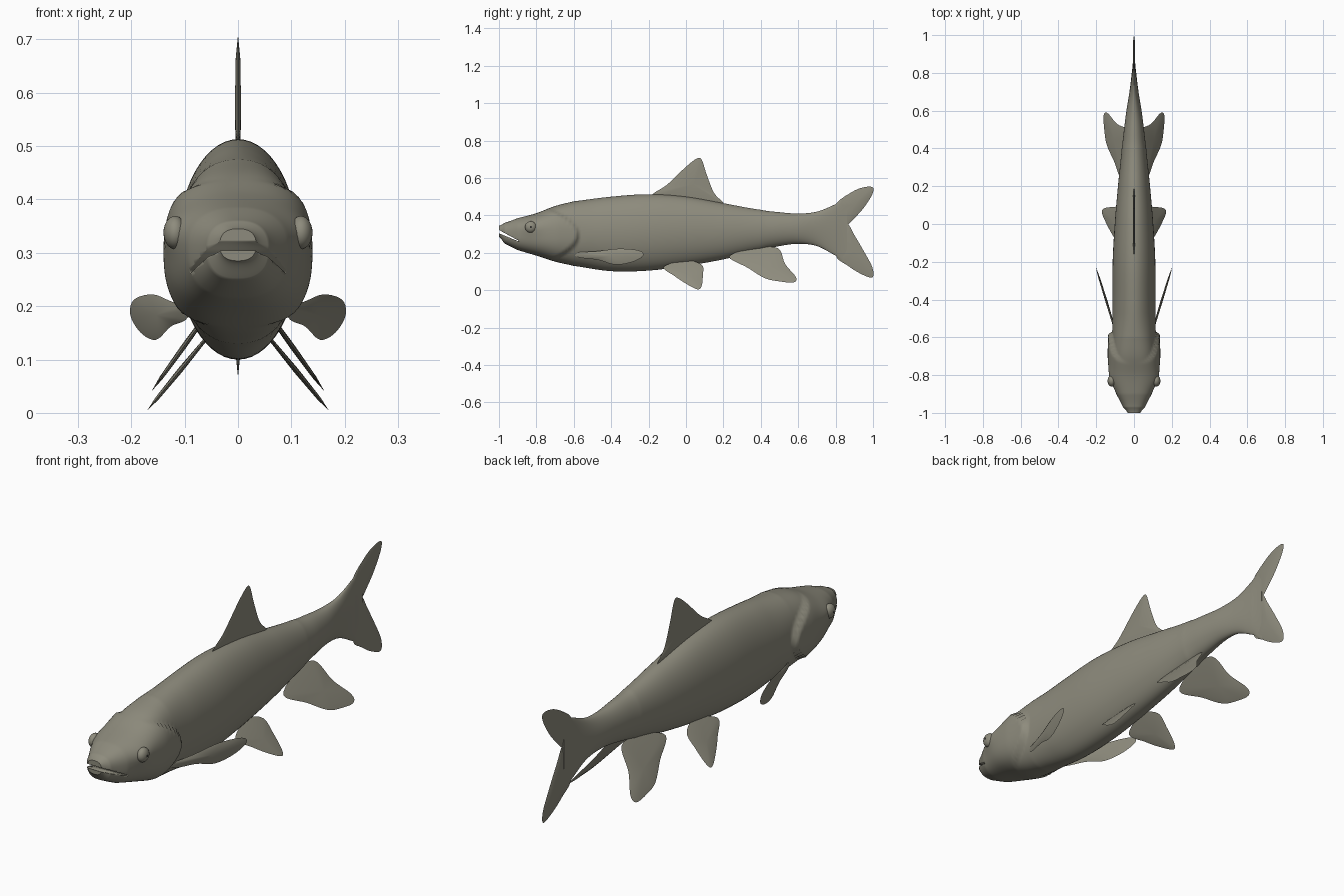
import bpy, bmesh, math
from mathutils import Vector

if "Cube" in bpy.data.objects:
    bpy.data.objects.remove(bpy.data.objects["Cube"])


def material(name, rgb):
    m = bpy.data.materials.new(name)
    m.diffuse_color = (*rgb, 1)
    m.use_nodes = True
    m.node_tree.nodes["Principled BSDF"].inputs["Base Color"].default_value = m.diffuse_color
    return m


SKIN = material("olive grey skin", (0.27, 0.26, 0.205))
DARK = material("dark pupil", (0.03, 0.03, 0.028))


def finish(name, bm, mat, angle=50):
    bmesh.ops.recalc_face_normals(bm, faces=bm.faces)
    me = bpy.data.meshes.new(name)
    bm.to_mesh(me)
    bm.free()
    ob = bpy.data.objects.new(name, me)
    bpy.context.collection.objects.link(ob)
    me.materials.append(mat)
    bpy.ops.object.select_all(action='DESELECT')
    ob.select_set(True)
    bpy.context.view_layer.objects.active = ob
    bpy.ops.object.shade_smooth_by_angle(angle=math.radians(angle))
    return ob


def spline(a, b, c, d, t):
    return 0.5 * (2 * b + (c - a) * t + (2 * a - 5 * b + 4 * c - d) * t * t
                  + (3 * b - a - 3 * c + d) * t ** 3)


def smooth(t):
    t = min(1, max(0, t))
    return t * t * (3 - 2 * t)


# body sections: y, belly z, back z, half width
SECTIONS = [Vector(s) for s in (
    (-1.0, .285, .345, .034), (-.97, .25, .36, .058), (-.9, .215, .385, .092), (-.8, .185, .412, .117),
    (-.7, .153, .45, .118), (-.6, .13, .475, .115), (-.4, .102, .50, .114), (-.2, .105, .513, .113),
    (0, .13, .50, .102), (.2, .165, .465, .085), (.4, .212, .43, .065), (.5, .236, .417, .053),
    (.6, .248, .41, .04), (.7, .236, .42, .024), (.8, .185, .46, .012), (.86, .135, .508, .006))]


def loft_body():
    bm, rings, sides, steps = bmesh.new(), [], 56, 12
    rows = []
    for i in range(len(SECTIONS) - 1):
        p = [SECTIONS[max(0, min(len(SECTIONS) - 1, i + k))] for k in (-1, 0, 1, 2)]
        n = steps if p[2][0] - p[1][0] < .15 else 20
        for k in range(n):
            t = k / n
            mid = [spline(*[q[j] for q in p], t) for j in (1, 2, 3)]
            rows.append((p[1][0] + (p[2][0] - p[1][0]) * t, *mid))
    rows.append(tuple(SECTIONS[-1]))
    for y, lo, hi, w in rows:
        head = 1 - smooth((y + .72) / .25)
        e = 2 / (2.0 + .5 * head)
        ring = []
        for k in range(sides):
            a = 2 * math.pi * k / sides
            c, s = math.cos(a), math.sin(a)
            x = w * math.copysign(abs(c) ** e, c)
            z = (lo + hi) / 2 + (hi - lo) / 2 * math.copysign(abs(s) ** e, s)
            # raised gill cover with a rounded rear rim
            rim = -.572 - .10 * ((z - .295) / .11) ** 2
            lift = smooth((rim - y + .005) / .018) * smooth((y + .88) / .2)
            # eye socket bulge
            brow = math.exp(-((y + .83) / .06) ** 2 - ((z - .35) / .05) ** 2)
            x += c * (.022 * lift + .014 * brow)
            ring.append(bm.verts.new((x, y, z)))
        rings.append(ring)
    for r, q in zip(rings, rings[1:]):
        for k in range(sides):
            j = (k + 1) % sides
            bm.faces.new((r[k], r[j], q[j], q[k]))
    bm.faces.new(rings[0])
    bm.faces.new(rings[-1])
    return finish("body", bm, SKIN)


body = loft_body()

# mouth slit cut by a sloping wedge
bm = bmesh.new()
prof = [(-1.05, .349), (-.895, .265), (-.895, .261), (-1.05, .325)]
ends = [[bm.verts.new((x, y, z)) for y, z in prof] for x in (-.2, .2)]
for e in ends:
    bm.faces.new(e)
for k in range(4):
    j = (k + 1) % 4
    bm.faces.new((ends[0][k], ends[0][j], ends[1][j], ends[1][k]))
cutter = finish("mouth_cutter", bm, SKIN)
cutter.hide_render = True
cutter.hide_set(True)
cut = body.modifiers.new("mouth", 'BOOLEAN')
cut.operation = 'DIFFERENCE'
cut.object = cutter
cut.solver = 'EXACT'


def fin(name, pts, thick=.006, mirrored=False):
    """Thin lens-shaped plate inside a smoothed closed outline."""
    pts = [Vector(p) for p in pts]
    n = len(pts)
    line = [spline(*[pts[(i + k) % n] for k in (-1, 0, 1, 2)], t / 5)
            for i in range(n) for t in range(5)]
    mid = sum(line, Vector()) / len(line)
    nor = sum(((p - mid).cross(q - mid) for p, q in zip(line, line[1:] + line[:1])), Vector()).normalized()
    for sx in ((1, -1) if mirrored else (1,)):
        bm = bmesh.new()
        flip = lambda v: bm.verts.new((v.x * sx, v.y, v.z))
        edge = [flip(p) for p in line]
        for side in (1, -1):
            off = nor * thick * side
            inner = [flip(mid + (p - mid) * .7 + off * .7) for p in line]
            hub = flip(mid + off)
            for k in range(len(line)):
                j = (k + 1) % len(line)
                bm.faces.new((edge[k], edge[j], inner[j], inner[k]))
                bm.faces.new((inner[k], inner[j], hub))
        label = name if not mirrored else name + ("_right" if sx > 0 else "_left")
        finish(label, bm, SKIN)


def flat(pts, x=lambda y, z: 0):
    return [(x(y, z), y, z) for y, z in pts]


# dorsal fin and tail lobes
fin("dorsal_fin", flat([(-.18, .505), (-.1, .565), (0, .66), (.06, .705), (.085, .695), (.11, .62),
                        (.15, .52), (.2, .46), (.1, .46), (-.05, .48)]))
fin("tail_upper_lobe", flat([(.8, .455), (.86, .508), (.93, .545), (.995, .552), (.997, .515), (.95, .44),
                             (.9, .385), (.86, .35), (.81, .36)]))
fin("tail_lower_lobe", flat([(.8, .19), (.86, .135), (.93, .09), (.995, .068), (.997, .12), (.95, .21),
                             (.9, .295), (.86, .36), (.81, .35)]))

# paired belly fins
fin("pelvic_fin", flat([(-.12, .125), (-.06, .075), (0, .035), (.06, .005), (.083, .02), (.09, .08),
                        (.085, .135), (0, .16)], lambda y, z: .055 + (.145 - z) * .82), .005, True)
fin("anal_fin", flat([(.23, .18), (.33, .12), (.42, .065), (.5, .047), (.575, .042), (.588, .07),
                      (.53, .14), (.49, .225), (.36, .225)], lambda y, z: .04 + (.21 - z) * .72), .005, True)


# pectoral fins sweep outwards towards the tail
def sweep(y, z):
    t = (y + .62) / .4
    return .085 + .12 * t ** 1.1 if t > 0 else .085


fin("pectoral_fin", flat([(-.6, .2), (-.57, .175), (-.47, .162), (-.38, .137), (-.29, .15), (-.23, .183),
                          (-.25, .212), (-.36, .222), (-.48, .208)], sweep), .006, True)

# eyes with pupils
for sx, side in ((1, "right"), (-1, "left")):
    for part, x, r, mat in (("eye", .118, .031, SKIN), ("pupil", .128, .017, DARK)):
        bm = bmesh.new()
        bmesh.ops.create_uvsphere(bm, u_segments=24, v_segments=14, radius=r)
        for v in bm.verts:
            v.co = Vector((sx * (x + v.co.x * .7), v.co.y - .83, v.co.z + .338))
        finish(f"{part}_{side}", bm, mat)
